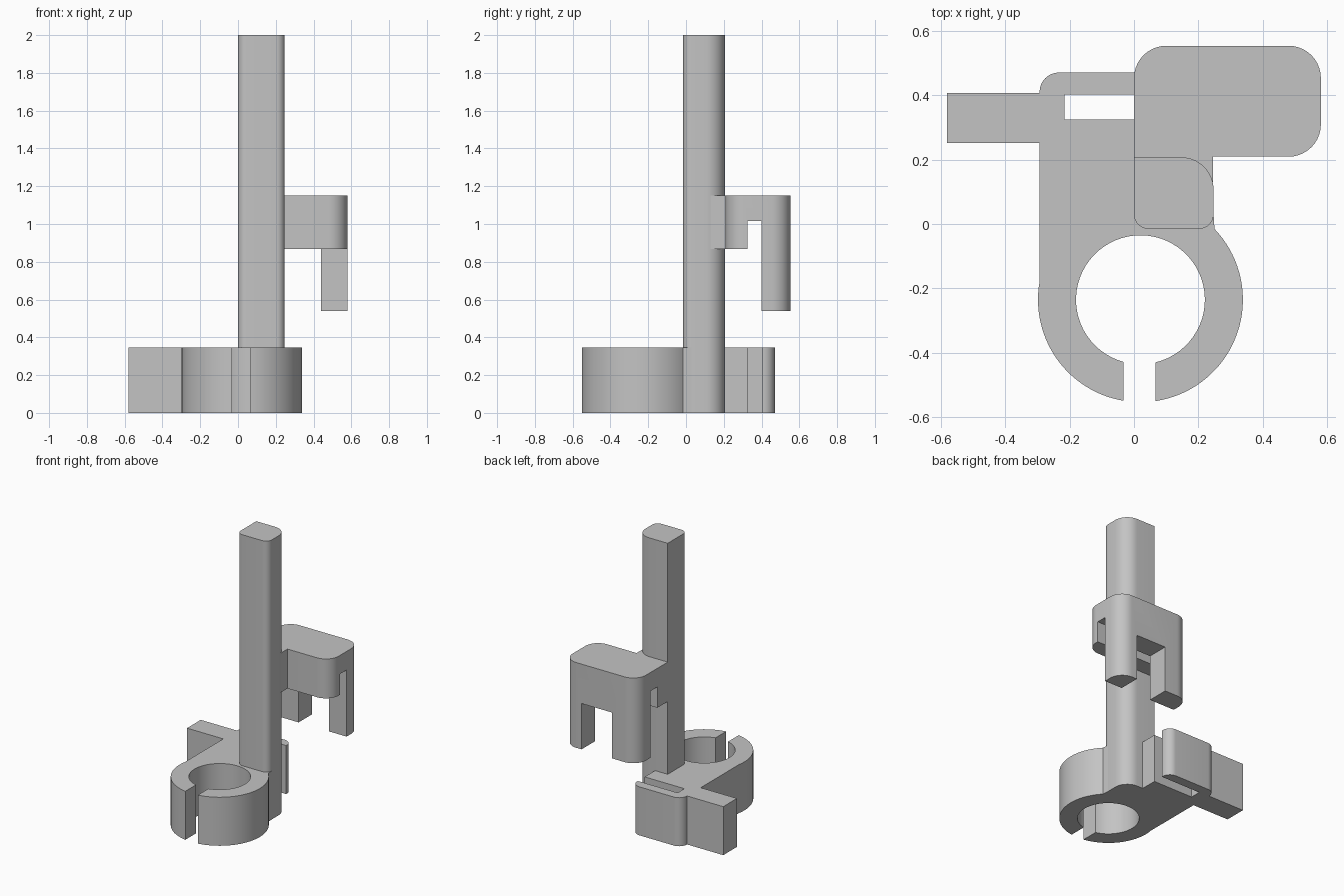
import bpy
import bmesh
import math
from mathutils import Vector

default = bpy.data.objects.get("Cube")
if default:
    bpy.data.objects.remove(default, do_unlink=True)

# One plain grey plastic
grey = bpy.data.materials.new("grey plastic")
grey.use_nodes = True
colour = (0.55, 0.55, 0.55, 1)
grey.diffuse_color = colour
grey.node_tree.nodes["Principled BSDF"].inputs["Base Color"].default_value = colour


def arc(cx, cy, radius, start, end, steps):
    """Points along an arc, angles in radians."""
    angles = [start + (end - start) * i / steps for i in range(steps + 1)]
    return [(cx + radius * math.cos(a), cy + radius * math.sin(a)) for a in angles]


def rounded(corners):
    """Outline from (x, y) or (x, y, radius) right-angled corners."""
    points = []
    for i, corner in enumerate(corners):
        if len(corner) == 2:
            points.append(corner)
            continue
        p = Vector(corner[:2])
        before = (Vector(corners[i - 1][:2]) - p).normalized()
        after = (Vector(corners[(i + 1) % len(corners)][:2]) - p).normalized()
        centre = p + (before + after) * corner[2]
        for k in range(11):
            t = k / 10 * math.pi / 2
            q = centre - (after * math.cos(t) + before * math.sin(t)) * corner[2]
            points.append((q.x, q.y))
    return points


def prism(name, outline, bottom, top):
    """Extrude a flat outline upwards into a solid."""
    bm = bmesh.new()
    face = bm.faces.new([bm.verts.new((x, y, bottom)) for x, y in outline])
    lifted = bmesh.ops.extrude_face_region(bm, geom=[face])["geom"]
    verts = [g for g in lifted if isinstance(g, bmesh.types.BMVert)]
    bmesh.ops.translate(bm, verts=verts, vec=(0, 0, top - bottom))
    bmesh.ops.recalc_face_normals(bm, faces=bm.faces)
    mesh = bpy.data.meshes.new(name)
    bm.to_mesh(mesh)
    bm.free()
    mesh.materials.append(grey)
    obj = bpy.data.objects.new(name, mesh)
    bpy.context.collection.objects.link(obj)
    return obj


def activate(obj):
    bpy.ops.object.select_all(action="DESELECT")
    obj.select_set(True)
    bpy.context.view_layer.objects.active = obj


def cut_box(obj, x0, x1, y0, y1, z0, z1):
    """Remove a box-shaped volume from a solid."""
    box = prism("cutter", [(x0, y0), (x1, y0), (x1, y1), (x0, y1)], z0, z1)
    box.hide_render = True
    mod = obj.modifiers.new("cut", "BOOLEAN")
    mod.operation = "DIFFERENCE"
    mod.solver = "EXACT"
    mod.object = box
    activate(obj)
    bpy.ops.object.modifier_apply(modifier=mod.name)
    bpy.data.objects.remove(box, do_unlink=True)


# Base: split ring, block, side tab and slotted back plate in one outline
cx, cy, outer, inner = 0.02, -0.235, 0.318, 0.2
left, right, back = -0.293, 0.1, 0.325


def gap_angle(x, radius):
    return -math.acos((x - cx) / radius)


gap_left, gap_right = -0.033, 0.067
post_angle = math.atan2(0.22, 0.23)
left_angle = math.pi - math.asin(0.056 / outer)
outline = arc(cx, cy, outer, gap_angle(gap_right, outer), post_angle, 36)
outline += [(0.247, 0.03), (right, 0.1)]
outline += rounded([
    (right, back), (-0.215, back), (-0.215, 0.402), (right, 0.402),
    (right, 0.47, 0.06), (left, 0.47, 0.06), (left, 0.407),
    (-0.58, 0.407), (-0.58, 0.252), (left, 0.252)])
outline += arc(cx, cy, outer, left_angle,
               2 * math.pi + gap_angle(gap_left, outer), 28)
outline += arc(cx, cy, inner, 2 * math.pi + gap_angle(gap_left, inner),
               gap_angle(gap_right, inner), 56)
base = prism("clamp_base", outline, 0, 0.347)

# Upright post
post = prism("post", rounded([
    (0, -0.015, 0.045), (0.247, -0.015, 0.045),
    (0.247, 0.207, 0.1), (0, 0.207)]), 0, 2)

# Hook bracket: solid block, then slot and leg clearances cut away
bracket = prism("hook_bracket", rounded([
    (0.003, 0.13), (0.245, 0.13), (0.245, 0.209), (0.58, 0.209, 0.1),
    (0.58, 0.553, 0.1), (0, 0.553, 0.1), (0, 0.2), (0.003, 0.2)]), 0.54, 1.15)
cut_box(bracket, -1, 1, 0.325, 0.4, 0.4, 1.017)
cut_box(bracket, -1, 1, 0, 0.36, 0.4, 0.868)
cut_box(bracket, 0.2, 0.44, 0.35, 1, 0.4, 0.868)

# Smooth the curves and keep the edges crisp
for part in (base, post, bracket):
    activate(part)
    bpy.ops.object.shade_smooth_by_angle(angle=math.radians(30))
